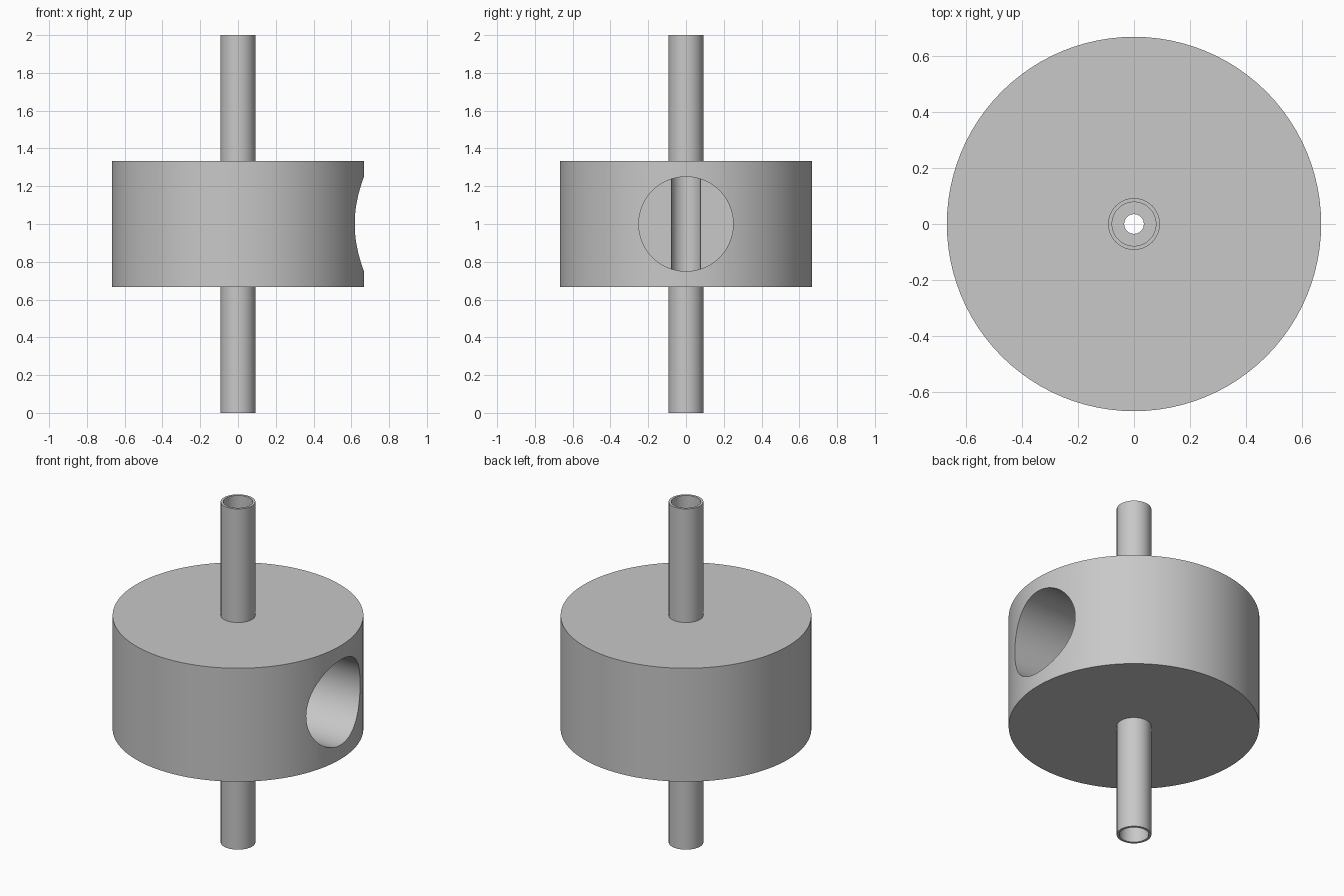
import bpy, bmesh, math

if "Cube" in bpy.data.objects:
    bpy.data.objects.remove(bpy.data.objects["Cube"], do_unlink=True)

DISC_R, PIPE_R, BORE_R, THROAT_R = 0.667, 0.092, 0.078, 0.035
POCKET_R = 0.25
LOW, HIGH, TOP = 0.667, 1.333, 2.0
LIP = 0.06      # thickness of the narrow throats

grey = bpy.data.materials.new("plain grey")
grey.use_nodes = True
colour = (0.58, 0.58, 0.58, 1)
grey.diffuse_color = colour
grey.node_tree.nodes["Principled BSDF"].inputs["Base Color"].default_value = colour


def lathe(name, profile, steps=96):
    """Revolve a closed (radius, height) outline around z."""
    bm = bmesh.new()
    verts = [bm.verts.new((r, 0, z)) for r, z in profile]
    edges = [bm.edges.new((v, verts[i - 1])) for i, v in enumerate(verts)]
    bmesh.ops.spin(bm, geom=verts + edges, cent=(0, 0, 0), axis=(0, 0, 1),
                   angle=2 * math.pi, steps=steps)
    bmesh.ops.remove_doubles(bm, verts=bm.verts, dist=1e-5)
    bmesh.ops.recalc_face_normals(bm, faces=bm.faces)
    mesh = bpy.data.meshes.new(name)
    bm.to_mesh(mesh)
    bm.free()
    obj = bpy.data.objects.new(name, mesh)
    bpy.context.collection.objects.link(obj)
    mesh.materials.append(grey)
    return obj


# Disc with a pipe above and below, outer skin then stepped bore
outer = [(PIPE_R, 0), (PIPE_R, LOW), (DISC_R, LOW),
         (DISC_R, HIGH), (PIPE_R, HIGH), (PIPE_R, TOP)]
bore = [(BORE_R, TOP), (BORE_R, HIGH), (THROAT_R, HIGH), (THROAT_R, HIGH - LIP),
        (BORE_R, HIGH - LIP), (BORE_R, LOW + LIP), (THROAT_R, LOW + LIP),
        (THROAT_R, LOW), (BORE_R, LOW), (BORE_R, 0)]
body = lathe("disc_with_pipes", outer + bore)

# Round side pocket that opens the bore from the left side
bpy.ops.mesh.primitive_cylinder_add(vertices=96, radius=POCKET_R, depth=1,
                                    location=(0.502, 0, 1),
                                    rotation=(0, math.pi / 2, 0))
cutter = bpy.context.object
cutter.name = "pocket_cutter"
cutter.data.materials.append(grey)
cutter.hide_render = True

cut = body.modifiers.new("side pocket", 'BOOLEAN')
cut.operation = 'DIFFERENCE'
cut.solver = 'EXACT'
cut.object = cutter

bpy.ops.object.select_all(action='DESELECT')
body.select_set(True)
bpy.context.view_layer.objects.active = body
bpy.ops.object.modifier_apply(modifier=cut.name)
bpy.data.objects.remove(cutter, do_unlink=True)
bpy.ops.object.shade_smooth_by_angle(angle=math.radians(30))
